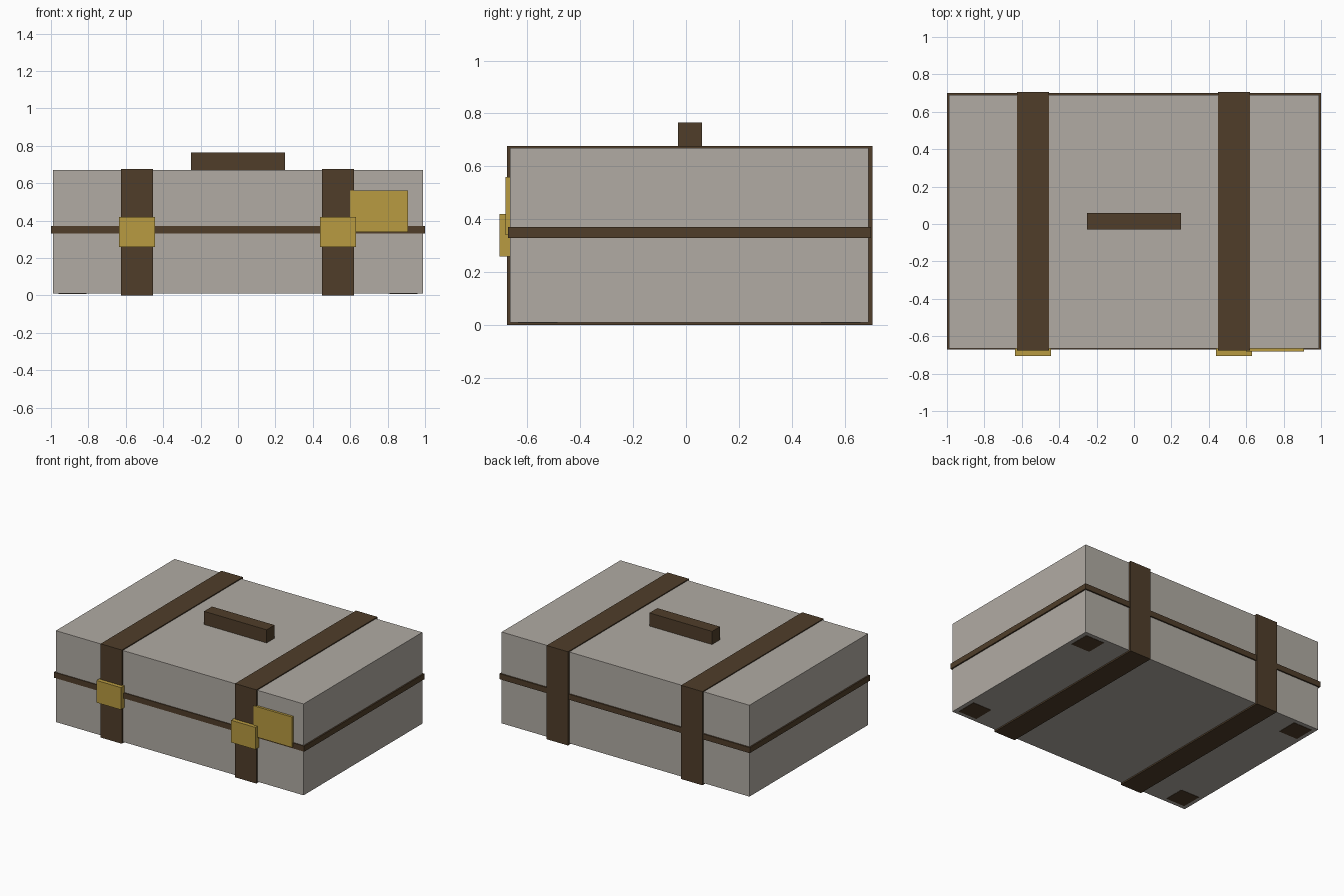
import bpy

cube = bpy.data.objects.get("Cube")
if cube:
    bpy.data.objects.remove(cube, do_unlink=True)


def material(name, rgb):
    mat = bpy.data.materials.new(name)
    mat.use_nodes = True
    mat.diffuse_color = (*rgb, 1)
    mat.node_tree.nodes["Principled BSDF"].inputs["Base Color"].default_value = (*rgb, 1)
    return mat


grey = material("grey canvas", (0.44, 0.41, 0.37))
brown = material("brown leather", (0.08, 0.048, 0.023))
gold = material("brass", (0.485, 0.328, 0.053))


def box(name, x, y, z, mat):
    """Flat-sided box spanning the given (low, high) ranges."""
    spans = (x, y, z)
    bpy.ops.mesh.primitive_cube_add(size=1, location=[sum(s) / 2 for s in spans])
    obj = bpy.context.object
    obj.name = name
    size = [s[1] - s[0] for s in spans]
    for v in obj.data.vertices:
        v.co = [c * d for c, d in zip(v.co, size)]
    obj.data.materials.append(mat)
    return obj


# Case: base and lid meeting behind the seam band
case_x, case_y = (-0.99, 0.99), (-0.665, 0.69)
box("case_base", case_x, case_y, (0.01, 0.35), grey)
box("case_lid", case_x, case_y, (0.35, 0.67), grey)
box("seam_band", (-1, 1), (-0.672, 0.7), (0.33, 0.37), brown)

# Straps around the case, each with a buckle on the front
for side, cx in (("right", -0.54), ("left", 0.535)):
    box(side + "_strap", (cx - 0.085, cx + 0.085), (-0.676, 0.705), (0, 0.677), brown)
    box(side + "_buckle", (cx - 0.097, cx + 0.097), (-0.705, -0.665), (0.26, 0.42), gold)

# Lock plate and carrying handle
box("lock_plate", (0.6, 0.91), (-0.682, -0.66), (0.34, 0.56), gold)
box("handle", (-0.25, 0.25), (-0.03, 0.06), (0.66, 0.765), brown)

# Thin corner feet, almost flush with the underside
for side, fx in (("right", -0.885), ("left", 0.885)):
    for end, fy in (("front", -0.56), ("back", 0.585)):
        box(f"{end}_{side}_foot", (fx - 0.075, fx + 0.075), (fy - 0.075, fy + 0.075),
            (0.008, 0.03), brown)
